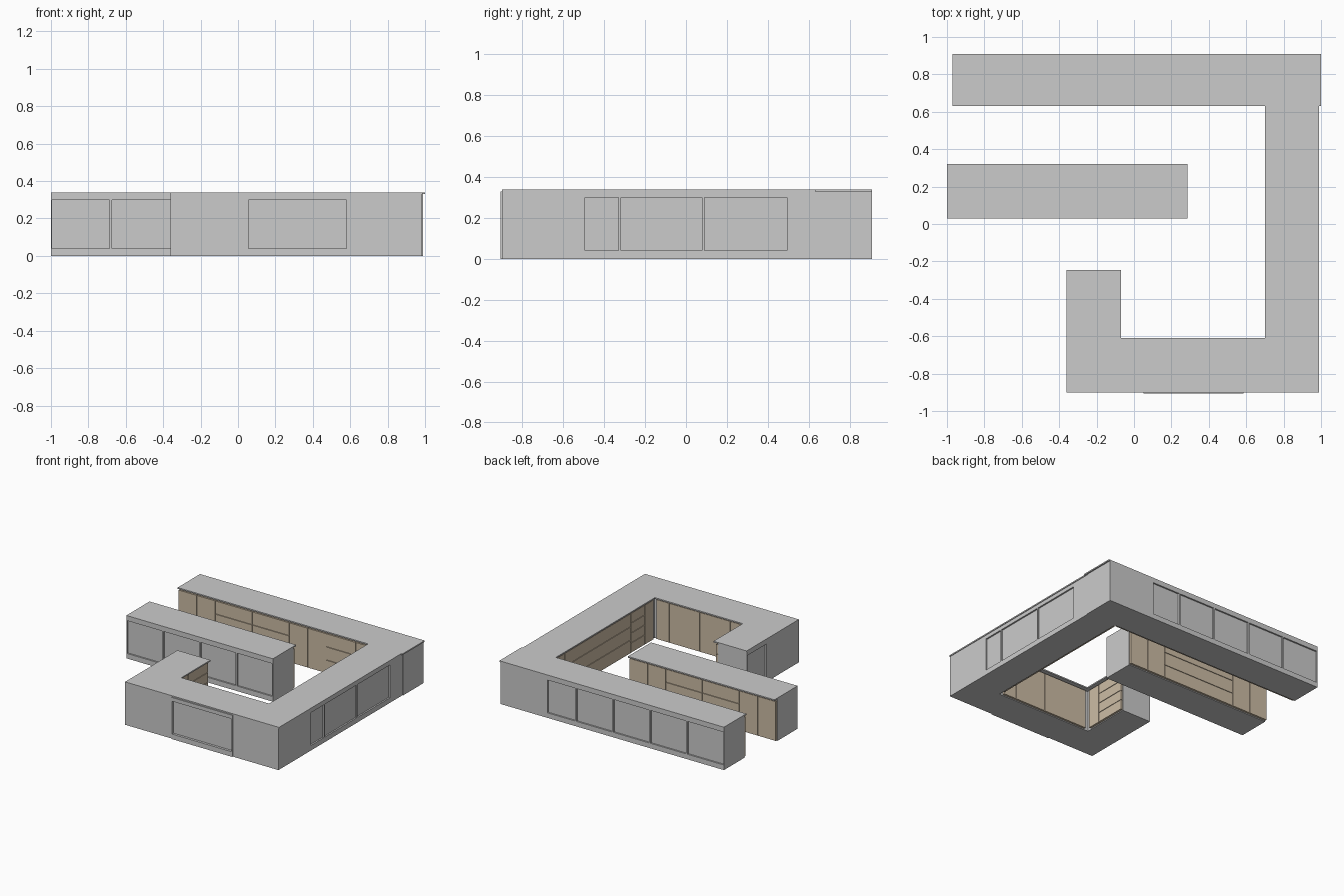
import bpy, bmesh, math
from mathutils import Matrix, Vector

if "Cube" in bpy.data.objects:
    bpy.data.objects.remove(bpy.data.objects["Cube"], do_unlink=True)


def make_material(name, rgb):
    m = bpy.data.materials.new(name)
    m.use_nodes = True
    m.diffuse_color = (*rgb, 1)
    m.node_tree.nodes["Principled BSDF"].inputs["Base Color"].default_value = (*rgb, 1)
    return m


GREY = make_material("grey laminate", (0.6, 0.6, 0.6))
TAN = make_material("tan wood", (0.61, 0.505, 0.375))

DEPTH, TOP, HEIGHT = 0.285, 0.33, 0.34
FACE, THICK, RECESS, GAP = 0.012, 0.018, 0.012, 0.004


def finish(bm, name, material, matrix=Matrix()):
    mesh = bpy.data.meshes.new(name)
    bmesh.ops.recalc_face_normals(bm, faces=bm.faces)
    bm.to_mesh(mesh)
    bm.free()
    mesh.materials.append(material)
    ob = bpy.data.objects.new(name, mesh)
    ob.matrix_world = matrix
    bpy.context.collection.objects.link(ob)


def box(bm, x0, x1, y0, y1, z0, z1):
    size = Vector((x1 - x0, y1 - y0, z1 - z0))
    mid = Vector((x0 + x1, y0 + y1, z0 + z1)) / 2
    bmesh.ops.create_cube(bm, size=1, matrix=Matrix.Translation(mid) @ Matrix.Diagonal(size).to_4x4())


def fronts(bm, a, b, kind):
    """Doors side by side, or drawers stacked, filling one cabinet."""
    cols = 2 if kind == "doors" else 1
    rows = {"drawers": 3, "narrow_drawers": 4}.get(kind, 1)
    w, h = (b - a) / cols, (TOP - 0.015) / rows
    for i in range(cols):
        for j in range(rows):
            box(bm, a + i * w + GAP / 2, a + (i + 1) * w - GAP / 2, FACE, FACE + THICK,
                0.005 + j * h + GAP / 2, 0.005 + (j + 1) * h - GAP / 2)


def cabinet_run(name, origin, angle, start, end, modules, corners=(), proud=0):
    """Row of cabinets; fronts face local -y, panelled backs face local +y."""
    place = Matrix.Translation((*origin, 0)) @ Matrix.Rotation(math.radians(angle), 4, "Z")
    body, faces = bmesh.new(), bmesh.new()
    inner = DEPTH - RECESS
    box(body, start, end, FACE + THICK, inner, 0, TOP)
    # solid backs on each side of the panelled cabinets
    first, last = modules[0][0], modules[-1][1]
    for a, b in ((start, first), (last, end)):
        if b - a > 0.001:
            box(body, a, b, inner, DEPTH, 0, TOP)
    # back frames around sunken panels
    for a, b, kind in modules:
        back = DEPTH + proud
        box(body, a, b, inner, back, 0, 0.04)
        box(body, a, b, inner, back, 0.30, TOP)
        box(body, a, a + 0.006, inner, back, 0.04, 0.30)
        box(body, b - 0.006, b, inner, back, 0.04, 0.30)
        fronts(faces, a, b, kind)
    for a, b in corners:
        fronts(faces, a, b, "door")
    finish(body, name + "_carcass", GREY, place)
    finish(faces, name + "_fronts", TAN, place)


def countertop(name, points):
    bm = bmesh.new()
    face = bm.faces.new([bm.verts.new((x, y, TOP)) for x, y in points])
    ext = bmesh.ops.extrude_face_region(bm, geom=[face])
    verts = [v for v in ext["geom"] if isinstance(v, bmesh.types.BMVert)]
    bmesh.ops.translate(bm, verts=verts, vec=(0, 0, HEIGHT - TOP))
    finish(bm, name, GREY)


# cabinet runs
cabinet_run("back_run", (-0.97, 0.625), 0, 0, 1.96,
            [(0, 0.325, "doors"), (0.325, 0.65, "drawers"), (0.65, 0.975, "drawers"),
             (0.975, 1.3, "doors"), (1.3, 1.555, "drawers")], [(1.555, 1.68)])
cabinet_run("side_run", (0.70, 0.63), -90, -0.04, 1.28,
            [(0.13, 0.545, "drawers"), (0.545, 0.955, "drawers"), (0.955, 1.13, "narrow_drawers")],
            [(0, 0.13), (1.13, 1.24)])
cabinet_run("front_run", (0.70, -0.615), 180, -0.285, 1.06,
            [(0.115, 0.65, "doors")], [(0, 0.115), (0.65, 0.77)], 0.007)
cabinet_run("short_run", (-0.075, -0.61), 90, -0.04, 0.36,
            [(0.11, 0.36, "narrow_drawers")], [(0, 0.11)])
cabinet_run("island", (0.285, 0.315), 180, 0, 1.285,
            [(0, 0.32, "doors"), (0.32, 0.64, "drawers"), (0.64, 0.965, "drawers"),
             (0.965, 1.285, "doors")])

# countertops
countertop("wall_countertop", [
    (-0.97, 0.63), (0.70, 0.63), (0.70, -0.61), (-0.07, -0.61), (-0.07, -0.245), (-0.36, -0.245),
    (-0.36, -0.90), (0.99, -0.90), (0.99, 0.63), (1.0, 0.63), (1.0, 0.91), (-0.97, 0.91)])
countertop("island_countertop", [(-1, 0.03), (0.285, 0.03), (0.285, 0.32), (-1, 0.32)])
